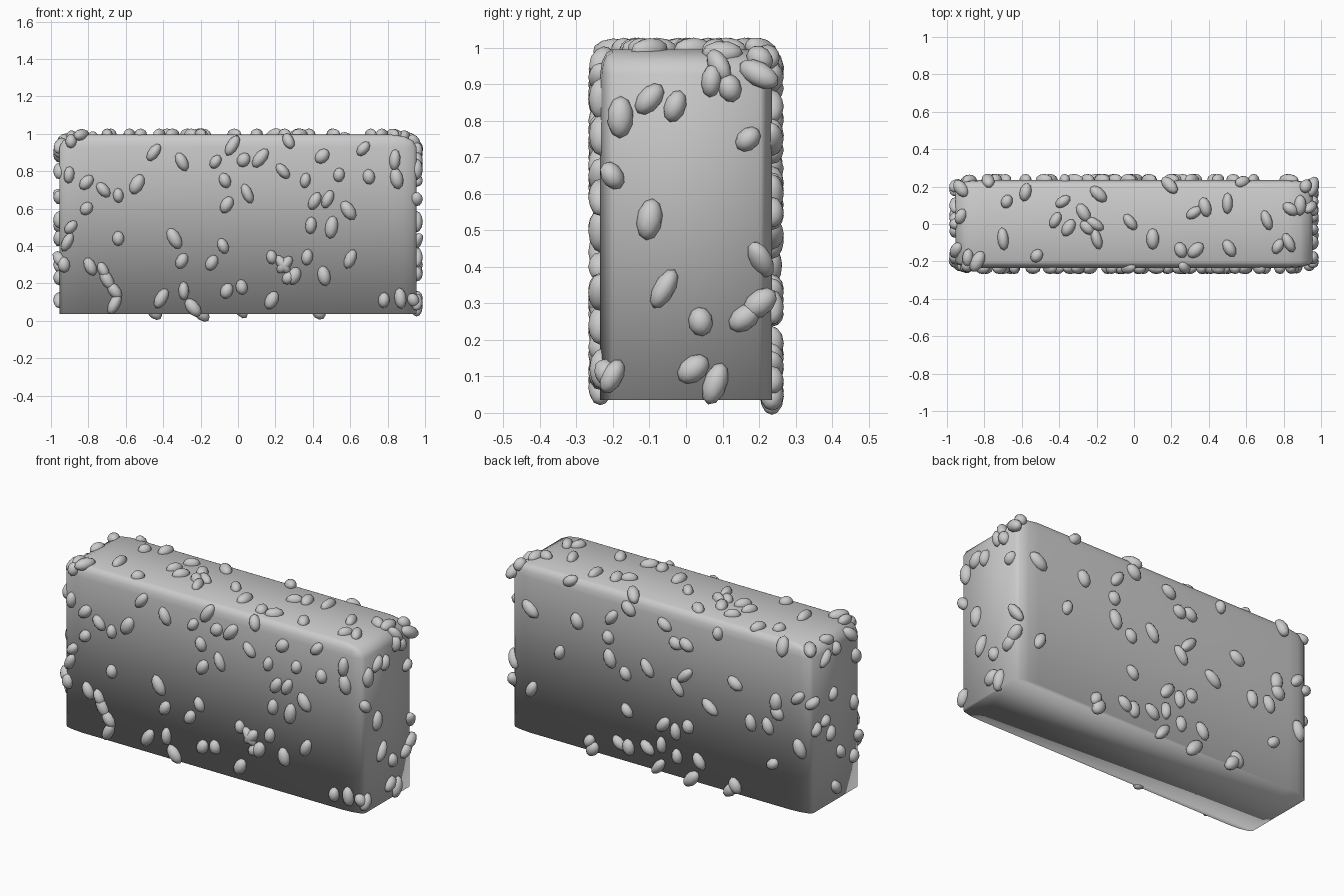
import bpy, bmesh, math, random
from mathutils import Vector, Matrix
from mathutils.bvhtree import BVHTree

random.seed(7)
HX, HY, Z0, Z1 = 0.955, 0.235, 0.035, 0.995


def finish(bm, name):
    for f in bm.faces:
        f.smooth = True
    me = bpy.data.meshes.new(name)
    bm.to_mesh(me)
    ob = bpy.data.objects.new(name, me)
    bpy.context.collection.objects.link(ob)
    return ob


# Hedge body: cube rounded everywhere but its base, then stretched
body = bmesh.new()
bmesh.ops.create_cube(body, size=2)
edges = [e for e in body.edges if max(v.co.z for v in e.verts) > 0]
bmesh.ops.bevel(body, geom=edges, offset=0.14, segments=3, profile=0.5,
                affect='EDGES', clamp_overlap=True)
bmesh.ops.scale(body, vec=(HX, HY, (Z1 - Z0) / 2), verts=body.verts)
bmesh.ops.translate(body, vec=(0, 0, (Z0 + Z1) / 2), verts=body.verts)
bmesh.ops.recalc_face_normals(body, faces=body.faces)
tree = BVHTree.FromBMesh(body)
finish(body, "hedge_body")


# Leaves: small egg shapes sunk halfway into the surface
def add_leaf(bm, point, lean):
    spot, normal, _, _ = tree.find_nearest(Vector(point))
    up = Vector((0, 0, 1)) if abs(normal.z) < 0.8 else Vector((0, 1, 0))
    side = up.cross(normal).normalized()
    up = normal.cross(side)
    frame = Matrix((side, up, normal)).transposed().to_4x4()
    size = Matrix.Diagonal((random.uniform(0.028, 0.036), random.uniform(0.038, 0.062), 0.033, 1))
    mat = (Matrix.Translation(spot) @ frame
           @ Matrix.Rotation(math.radians(lean), 4, 'Z') @ size)
    bmesh.ops.create_icosphere(bm, subdivisions=2, radius=1, matrix=mat)


def leaves(name, groups, place):
    bm = bmesh.new()
    for lean, spots in groups:
        for a, b in spots:
            add_leaf(bm, place(a, b), random.uniform(-60, 60) if lean is None
                     else lean + random.uniform(-12, 12))
    finish(bm, name)


# Front leaves, grouped by lean
right_lean = [(-.45, .9), (-.81, .74), (-.81, .6), (-.12, .85), (.03, .86), (.12, .87),
              (-.03, .94), (.45, .88), (.67, .92), (.48, .65), (.41, .64), (-.9, .5),
              (-.3, .32), (-.14, .31), (-.06, .16), (-.41, .12), (-.66, .09), (.25, .3),
              (.27, .23), (.18, .11), (.6, .33), (-.06, .62), (.3, .24), (-.92, .42), (-.54, .73)]
left_lean = [(-.3, .85), (-.07, .75), (.05, .68), (.27, .97), (.24, .8), (.59, .59),
             (-.72, .7), (-.34, .44), (-.08, .4), (-.79, .29), (-.72, .27), (-.7, .22),
             (-.66, .16), (.24, .3), (-.24, .07), (.95, .11)]
upright = [(-.64, .67), (-.91, .78), (.36, .75), (.54, .78), (.7, .77), (.39, .51), (.5, .5),
           (-.64, .44), (.37, .34), (.18, .34), (.02, .18), (-.29, .16), (.46, .24),
           (.78, .11), (.87, .12), (.84, .86), (.85, .76), (-.94, .3), (-.9, .97)]
leaves("front_leaves", [(-32, right_lean), (32, left_lean), (0, upright)],
       lambda x, z: (x, -HY - .02, z))

# Back leaves
back = [(.58, .99), (.53, .76), (.83, .75), (.64, .55), (.31, .84), (.2, .92), (.33, .72),
        (.32, .6), (.22, .54), (.08, .61), (-.03, .89), (-.1, .8), (-.16, .63), (-.11, .55),
        (-.17, .81), (-.37, .93), (-.48, .67), (-.32, .49), (.21, .33), (.82, .29), (.45, .09),
        (.26, .13), (.2, .12), (.08, .15), (-.01, .19), (.01, .06), (-.02, .31), (-.1, .29),
        (-.18, .34), (-.11, .15), (-.25, .16), (-.48, .08), (-.58, .47), (-.69, .48),
        (-.74, .63), (-.75, .57), (-.78, .97), (-.88, .69), (-.72, .27), (-.89, .4),
        (-.45, .05), (-.2, .045), (.43, .05)]
leaves("back_leaves", [(None, back)], lambda x, z: (x, HY + .02, z))

# Right end leaves
right = [(-.18, .81), (-.1, .86), (-.03, .84), (.09, .97), (.07, .91), (.12, .89), (.2, .93),
         (.17, .75), (-.21, .65), (-.1, .53), (-.06, .34), (.04, .25), (.16, .26), (.22, .3),
         (.23, .42), (.02, .12), (.08, .08), (-.21, .1)]
leaves("right_leaves", [(None, right)], lambda y, z: (HX + .02, y, z))

# Left end leaves
left = [(.18, .51), (.23, .67), (.05, .44), (-.16, .54), (.1, .53), (-.04, .3), (-.16, .23),
        (0, .11), (-.21, .33), (-.18, .8), (-.14, .95), (0, .91), (.1, .89), (.03, .66)]
leaves("left_leaves", [(None, left)], lambda y, z: (-HX - .02, y, z))

# Top leaves
top = [(-.95, .19), (-.95, .04), (-.9, -.18), (-.84, -.2), (-.7, -.08), (-.68, .12),
       (-.58, .17), (-.52, -.17), (-.42, .02), (-.38, .12), (-.35, -.02), (-.27, .06),
       (-.25, -.02), (-.21, 0), (-.2, -.08), (-.19, .16), (-.02, .01), (.1, -.08), (.19, .22),
       (.25, -.14), (.32, .06), (.33, -.14), (.38, .09), (.5, .11), (.51, -.13), (.71, .02),
       (.77, -.12), (.83, -.1), (.84, .08), (.9, .1), (.94, .22)]
leaves("top_leaves", [(None, top)], lambda x, y: (x, y, Z1 + .02))
